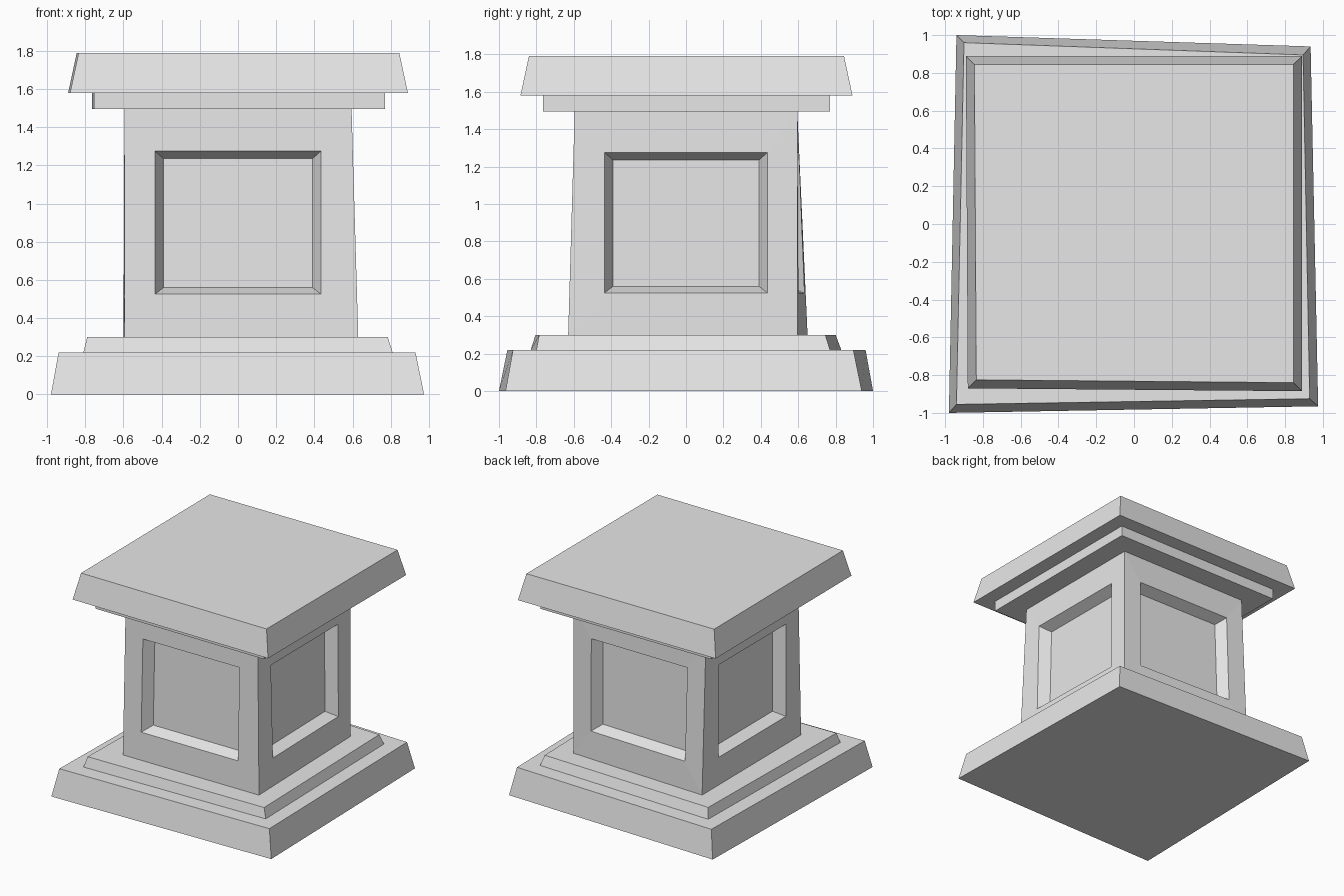
import bpy
import bmesh
from mathutils import Vector

cube = bpy.data.objects.get("Cube")
if cube:
    bpy.data.objects.remove(cube, do_unlink=True)

# Single stone colour
stone = bpy.data.materials.new("pale grey stone")
stone.use_nodes = True
stone.diffuse_color = (0.8, 0.8, 0.8, 1)
stone.node_tree.nodes["Principled BSDF"].inputs["Base Color"].default_value = (0.8, 0.8, 0.8, 1)


def finish(name, bm):
    bmesh.ops.remove_doubles(bm, verts=bm.verts, dist=0.0001)
    bmesh.ops.recalc_face_normals(bm, faces=bm.faces)
    mesh = bpy.data.meshes.new(name)
    bm.to_mesh(mesh)
    bm.free()
    mesh.materials.append(stone)
    bpy.context.collection.objects.link(bpy.data.objects.new(name, mesh))


def ring(corners, z):
    return [Vector((x, y, z)) for x, y in corners]


def add_face(bm, points):
    bm.faces.new([bm.verts.new(p) for p in points])


def slab(name, low, z0, high, z1):
    """Four-cornered block; corners run front left, front right, back right, back left."""
    bm = bmesh.new()
    a, b = ring(low, z0), ring(high, z1)
    add_face(bm, a)
    add_face(bm, b)
    for i in range(4):
        j = (i + 1) % 4
        add_face(bm, (a[i], a[j], b[j], b[i]))
    finish(name, bm)


def panelled_body(name, low, z0, high, z1, outer, inner, depth):
    """Tapered shaft with a bevelled recess on each side; rectangles are half width, bottom, top."""
    bm = bmesh.new()
    a, b = ring(low, z0), ring(high, z1)
    add_face(bm, a)
    add_face(bm, b)
    along_dirs = [Vector(d) for d in ((1, 0, 0), (0, 1, 0), (-1, 0, 0), (0, -1, 0))]
    for i, along in enumerate(along_dirs):
        j = (i + 1) % 4
        inward = Vector((0, 0, 1)).cross(along)

        def on_side(s, z):
            t = (z - z0) / (z1 - z0)
            left, right = a[i].lerp(b[i], t), a[j].lerp(b[j], t)
            u = (s - left.dot(along)) / (right - left).dot(along)
            return left.lerp(right, u)

        def rectangle(half, bottom, top):
            return [on_side(s, z) for s, z in
                    ((-half, bottom), (half, bottom), (half, top), (-half, top))]

        border = [a[i], a[j], b[j], b[i]]
        rim = rectangle(*outer)
        floor = [p + inward * depth for p in rectangle(*inner)]
        for loop_a, loop_b in ((border, rim), (rim, floor)):
            for k in range(4):
                m = (k + 1) % 4
                add_face(bm, (loop_a[k], loop_a[m], loop_b[m], loop_b[k]))
        add_face(bm, floor)
    finish(name, bm)


# Stepped base
slab("base_plinth",
     [(-0.98, -1.0), (0.975, -0.965), (0.935, 0.94), (-0.94, 1.0)], 0,
     [(-0.94, -0.955), (0.93, -0.925), (0.895, 0.895), (-0.90, 0.96)], 0.22)
slab("base_step",
     [(-0.81, -0.83), (0.81, -0.80), (0.775, 0.77), (-0.78, 0.83)], 0.22,
     [(-0.79, -0.805), (0.785, -0.785), (0.75, 0.745), (-0.76, 0.80)], 0.30)

# Shaft with recessed panels
panelled_body("panelled_shaft",
              [(-0.595, -0.63), (0.63, -0.63), (0.595, 0.595), (-0.6, 0.65)], 0.30,
              [(-0.595, -0.595), (0.595, -0.595), (0.595, 0.595), (-0.595, 0.595)], 1.495,
              (0.435, 0.525, 1.275), (0.39, 0.56, 1.235), 0.09)

# Neck and overhanging cap
neck = [(-0.755, -0.755), (0.77, -0.765), (0.77, 0.77), (-0.765, 0.77)]
slab("neck_moulding", neck, 1.495, neck, 1.58)
slab("cap",
     [(-0.88, -0.87), (0.89, -0.885), (0.89, 0.89), (-0.89, 0.89)], 1.58,
     [(-0.835, -0.825), (0.845, -0.84), (0.845, 0.845), (-0.845, 0.845)], 1.79)
